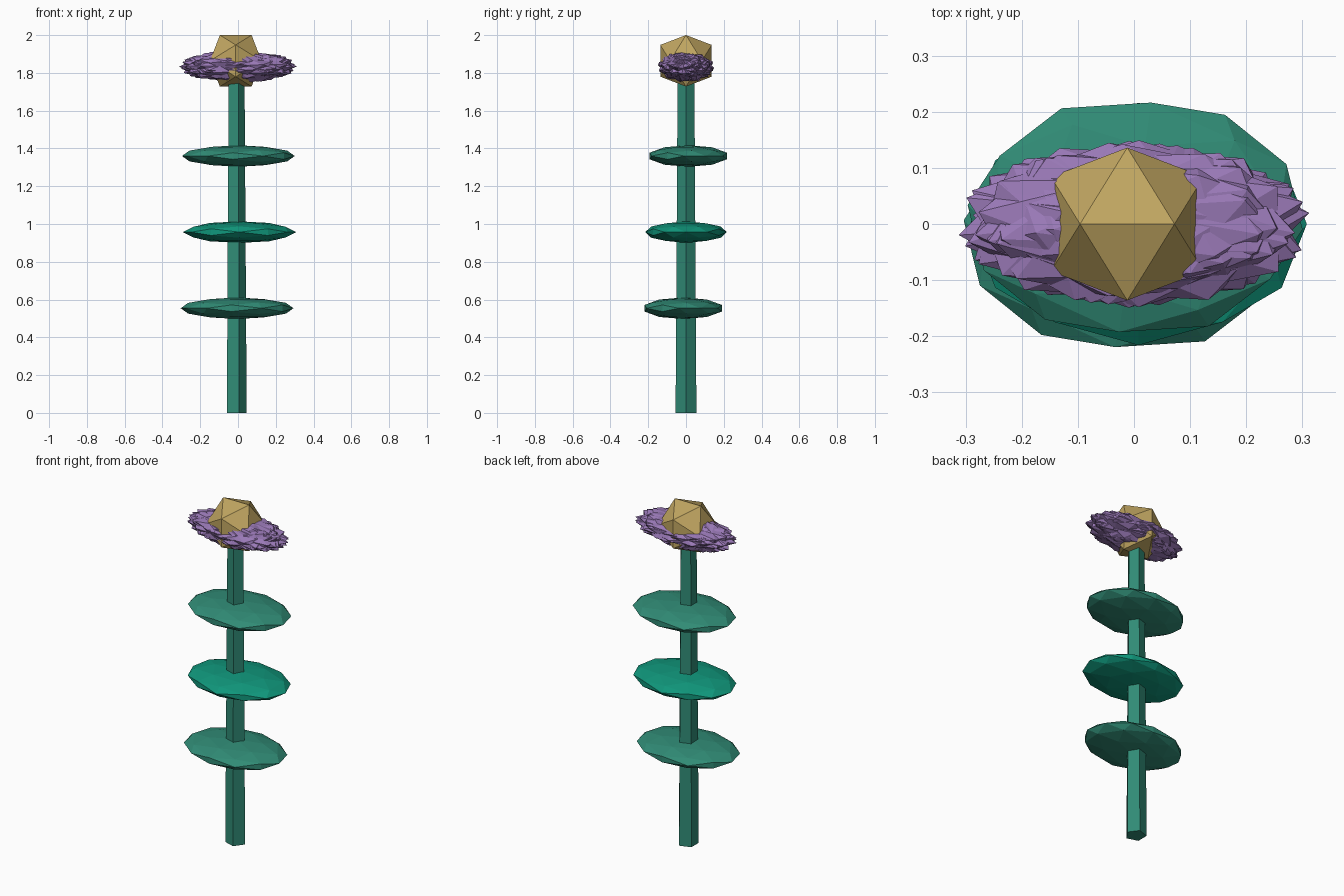
import bpy, bmesh, math, random
from mathutils import Matrix, Vector, Euler

if "Cube" in bpy.data.objects:
    bpy.data.objects.remove(bpy.data.objects["Cube"])

random.seed(4)
PHI = (1 + 5 ** 0.5) / 2
CX = -0.012  # stem axis


def material(name, rgb):
    m = bpy.data.materials.new(name)
    m.diffuse_color = (*rgb, 1)
    m.use_nodes = True
    m.node_tree.nodes["Principled BSDF"].inputs["Base Color"].default_value = m.diffuse_color
    return m


GREEN = material("stem green", (0.03, 0.26, 0.18))
BRIGHT = material("bright green", (0.005, 0.31, 0.20))
PURPLE = material("petal purple", (0.32, 0.19, 0.47))
GOLD = material("centre gold", (0.53, 0.38, 0.12))


def finish(name, bm, mat):
    bmesh.ops.recalc_face_normals(bm, faces=bm.faces)
    me = bpy.data.meshes.new(name)
    bm.to_mesh(me)
    bm.free()
    me.materials.append(mat)
    ob = bpy.data.objects.new(name, me)
    bpy.context.collection.objects.link(ob)


def unit_ico(detail=0):
    # icosahedron with an edge on top, optionally split into 80 faces
    bm = bmesh.new()
    for a in (-1, 1):
        for b in (-PHI, PHI):
            for co in ((a, 0, b), (0, b, a), (b, a, 0)):
                bm.verts.new(Vector(co).normalized())
    bmesh.ops.convex_hull(bm, input=bm.verts[:])
    if detail:
        bmesh.ops.subdivide_edges(bm, edges=bm.edges[:], cuts=1, use_grid_fill=True)
        for v in bm.verts:
            v.co.normalize()
    return bm


def place(loc, size, rot):
    # turn first, then stretch, so all pieces stay long in x
    return Matrix.Translation(loc) @ Matrix.Diagonal((*size, 1)) @ rot


# five-sided tapering stem
bm = bmesh.new()
bmesh.ops.create_cone(bm, cap_ends=True, segments=5, radius1=0.058, radius2=0.0465, depth=1.8)
v0 = max((v for v in bm.verts if v.co.z < 0), key=lambda v: v.co.x)
turn = Matrix.Rotation(-math.atan2(v0.co.y, v0.co.x), 4, 'Z')
bm.transform(Matrix.Translation((CX, 0, 0.9)) @ turn)
finish("stem", bm, GREEN)

# three flattened leaves
for name, loc, deg, mat in (("lower_leaf", (-0.005, -0.015, 0.554), 26, GREEN),
                            ("middle_leaf", (0.008, 0, 0.957), 0, BRIGHT),
                            ("upper_leaf", (0.002, 0.012, 1.36), 26, GREEN)):
    bm = unit_ico(1)
    bm.transform(place(loc, (0.3, 0.216, 0.057), Matrix.Rotation(math.radians(deg), 4, 'Z')))
    finish(name, bm, mat)

# spiky flower head: overlapping turned icosahedra
for i in range(12):
    bm = unit_ico()
    rot = Euler([random.uniform(0, math.tau) for _ in range(3)]).to_matrix().to_4x4()
    bm.transform(place((0, 0, 1.834), (0.315, 0.15, 0.087), rot))
    finish(f"petal_{i + 1}", bm, PURPLE)

# golden flower centre
bm = unit_ico()
bm.transform(place((CX, 0, 1.864), (0.16, 0.16, 0.16), Matrix.Identity(4)))
finish("flower_centre", bm, GOLD)
